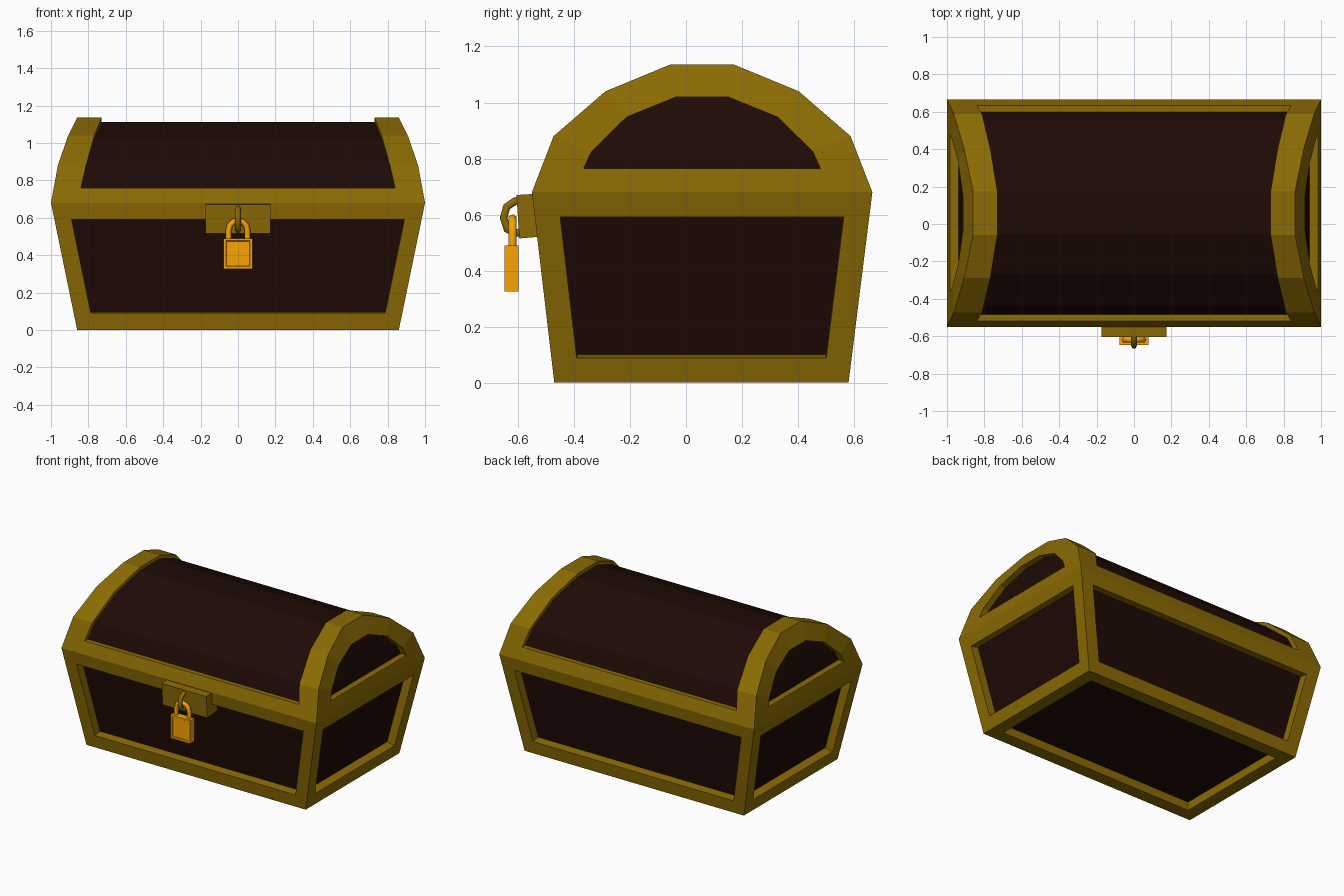
import bpy, bmesh, math

if "Cube" in bpy.data.objects:
    bpy.data.objects.remove(bpy.data.objects["Cube"])


def material(name, rgb):
    m = bpy.data.materials.new(name)
    m.diffuse_color = (*rgb, 1)
    m.use_nodes = True
    m.node_tree.nodes["Principled BSDF"].inputs["Base Color"].default_value = m.diffuse_color
    return m


GOLD = material("gold_trim", (0.26, 0.146, 0.001))
WOOD = material("dark_wood", (0.013, 0.003, 0.0015))
BRASS = material("padlock_brass", (0.95, 0.37, 0.001))


def finish(name, bm, mats):
    bmesh.ops.remove_doubles(bm, verts=bm.verts, dist=1e-5)
    bmesh.ops.recalc_face_normals(bm, faces=bm.faces)
    me = bpy.data.meshes.new(name)
    bm.to_mesh(me)
    bm.free()
    for m in mats:
        me.materials.append(m)
    ob = bpy.data.objects.new(name, me)
    bpy.context.collection.objects.link(ob)
    return ob


def face(bm, pts, mat=0):
    f = bm.faces.new([bm.verts.new(p) for p in pts])
    f.material_index = mat
    return f


def frustum(bm, low, high):
    """Box between two rectangles given as (x0, x1, y0, y1, z)."""
    rings = [[(a, c, z), (b, c, z), (b, d, z), (a, d, z)] for a, b, c, d, z in (low, high)]
    lo, hi = rings
    face(bm, lo[::-1])
    top = face(bm, hi)
    for i in range(4):
        j = (i + 1) % 4
        face(bm, [lo[i], lo[j], hi[j], hi[i]])
    bmesh.ops.remove_doubles(bm, verts=bm.verts, dist=1e-5)
    bmesh.ops.recalc_face_normals(bm, faces=bm.faces)
    return top


def recess(bm, faces, rim, depth, taper=0.0):
    bmesh.ops.inset_individual(bm, faces=faces, thickness=rim, use_even_offset=True)
    bmesh.ops.inset_individual(bm, faces=faces, thickness=taper, depth=-depth)


# Tapered base with deeply recessed wooden panels
bm = bmesh.new()
top = frustum(bm, (-0.86, 0.86, -0.47, 0.58, 0), (-1, 1, -0.55, 0.665, 0.68))
bmesh.ops.delete(bm, geom=[top], context='FACES_ONLY')
panels = list(bm.faces)
recess(bm, panels, 0.09, 0.06)
for f in panels:
    f.material_index = 1
finish("chest_base", bm, [GOLD, WOOD])

# Domed lid: side profile (distance from centre, z); widths shrink with height
YC = 0.0575
half = [(0.6075, 0.68), (0.53, 0.88), (0.345, 1.04), (0.115, 1.135)]
hole = [(0.4225, 0.765), (0.395, 0.825), (0.27, 0.948), (0.0925, 1.02)]
rail = (0.5765, 0.76)


def arch(pts):
    return [(YC - d, z) for d, z in pts] + [(YC + d, z) for d, z in reversed(pts)]


def lerp_table(table, z):
    for (z0, a), (z1, b) in zip(table, table[1:]):
        if z <= z1 + 1e-6:
            return a + (b - a) * (z - z0) / (z1 - z0)
    return table[-1][1]


def outer_x(z):
    return lerp_table([(0.68, 1.0), (0.88, 0.963), (1.04, 0.908), (1.135, 0.86)], z)


def inner_x(z):
    return lerp_table([(0.68, 0.86), (0.76, 0.84), (0.88, 0.812), (1.04, 0.768), (1.135, 0.73)], z)


bm = bmesh.new()
rows = arch([half[0], rail] + half[1:])
sunk = [(YC + (y - YC) * 0.94, 0.76 + (z - 0.76) * 0.935) for y, z in rows]
for i in range(len(rows) - 1):
    (ya, za), (yb, zb) = rows[i], rows[i + 1]
    (sa, ta), (sb, tb) = sunk[i], sunk[i + 1]
    oa, ob, ia, ib = outer_x(za), outer_x(zb), inner_x(za), inner_x(zb)
    for s in (-1, 1):
        # end bands over the dome
        face(bm, [(s * oa, ya, za), (s * ia, ya, za), (s * ib, yb, zb), (s * ob, yb, zb)])
    if i in (0, len(rows) - 2):
        # front and back rails, with ledge
        face(bm, [(-ia, ya, za), (ia, ya, za), (ib, yb, zb), (-ib, yb, zb)])
        y, z, sy, sz, x = (yb, zb, sb, tb, ib) if i == 0 else (ya, za, sa, ta, ia)
        face(bm, [(-x, y, z), (x, y, z), (x, sy, sz), (-x, sy, sz)])
    else:
        # sunken wooden dome panel and its side walls
        face(bm, [(-ia, sa, ta), (ia, sa, ta), (ib, sb, tb), (-ib, sb, tb)], 1)
        for s in (-1, 1):
            face(bm, [(s * ia, ya, za), (s * ib, yb, zb), (s * ib, sb, tb), (s * ia, sa, ta)])

# lid ends: frame ring, recess wall, wooden panel
rim, opening = arch(half), arch(hole)
for s in (-1, 1):
    P = [(s * outer_x(z), y, z) for y, z in rim]
    Q = [(s * outer_x(z), y, z) for y, z in opening]
    D = [(x - s * 0.045, y, z) for x, y, z in Q]
    for i in range(8):
        j = (i + 1) % 8
        face(bm, [P[i], P[j], Q[j], Q[i]])
        face(bm, [Q[i], Q[j], D[j], D[i]])
    for i in range(3):
        face(bm, [D[i], D[i + 1], D[6 - i], D[7 - i]], 1)
finish("chest_lid", bm, [GOLD, WOOD])

# Lock plate
bm = bmesh.new()
side = [(-0.52, 0.675), (-0.605, 0.67), (-0.595, 0.515), (-0.475, 0.525)]
for s in (-1, 1):
    face(bm, [(s * 0.175, y, z) for y, z in side])
for i in range(4):
    (a, b), (c, d) = side[i], side[(i + 1) % 4]
    face(bm, [(-0.175, a, b), (0.175, a, b), (0.175, c, d), (-0.175, c, d)])
finish("lock_plate", bm, [GOLD])


def tube(name, pts, radius, mat):
    cu = bpy.data.curves.new(name, 'CURVE')
    cu.dimensions = '3D'
    cu.bevel_depth = radius
    cu.bevel_resolution = 1
    cu.use_fill_caps = True
    sp = cu.splines.new('POLY')
    sp.points.add(len(pts) - 1)
    for p, co in zip(sp.points, pts):
        p.co = (*co, 1)
    cu.materials.append(mat)
    ob = bpy.data.objects.new(name, cu)
    bpy.context.collection.objects.link(ob)


# Half-ring staple on the plate
tube("lock_staple", [(0, y, z) for y, z in
     [(-0.585, 0.652), (-0.61, 0.648), (-0.64, 0.628), (-0.651, 0.588), (-0.638, 0.548), (-0.61, 0.535), (-0.585, 0.535)]],
     0.016, GOLD)

# Padlock body and shackle
bm = bmesh.new()
frustum(bm, (-0.077, 0.077, -0.648, -0.598, 0.325), (-0.077, 0.077, -0.648, -0.598, 0.49))
recess(bm, [f for f in bm.faces if abs(f.normal.y) > 0.9], 0.013, 0.006, 0.005)
finish("padlock_body", bm, [BRASS])
arc = [(0.05 * math.cos(math.pi * k / 6), -0.619, 0.535 + 0.05 * math.sin(math.pi * k / 6)) for k in range(7)]
tube("padlock_shackle", [(0.05, -0.619, 0.48)] + arc + [(-0.05, -0.619, 0.48)], 0.016, BRASS)
